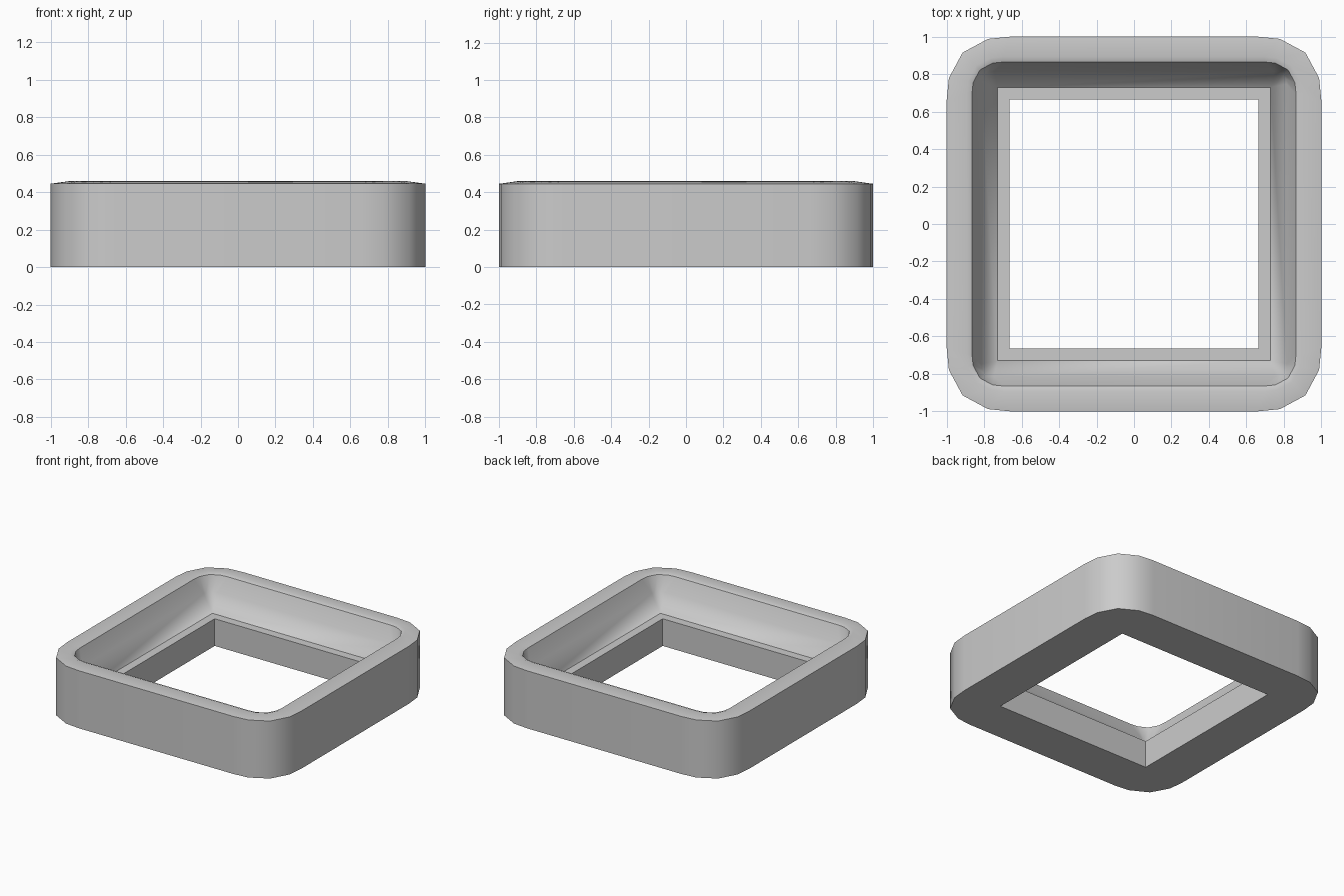
import bpy
import bmesh
import math

old = bpy.data.objects.get("Cube")
if old:
    bpy.data.objects.remove(old, do_unlink=True)

# Insets of one rounded corner, scaled by each ring's roundness
CORNER = [(0.0, 0.34), (0.012, 0.22), (0.085, 0.085), (0.22, 0.012), (0.34, 0.0)]


def ring(bm, half, roundness, z):
    """Square outline with rounded corners, counter-clockwise."""
    verts = []
    for quarter in range(4):
        c, s = [(1, 0), (0, 1), (-1, 0), (0, -1)][quarter]
        for dx, dy in CORNER:
            x, y = half - dx * roundness, half - dy * roundness
            verts.append(bm.verts.new((c * x - s * y, s * x + c * y, z)))
    return verts


# Cross-section of the frame: half width, corner roundness, height
SECTION = [
    (1.0, 1.0, 0.0),      # outer foot
    (1.0, 1.0, 0.445),    # outer top edge
    (0.893, 0.58, 0.46),  # crown
    (0.865, 0.5, 0.45),   # inner lip
    (0.815, 0.2, 0.335),  # bowl
    (0.73, 0.0, 0.21),    # ledge, outer side
    (0.665, 0.0, 0.21),   # ledge, inner side
    (0.665, 0.0, 0.0),    # inner foot
]

bm = bmesh.new()
rings = [ring(bm, *row) for row in SECTION]
for a, b in zip(rings, rings[1:] + rings[:1]):
    for i in range(len(a)):
        j = (i + 1) % len(a)
        bm.faces.new((a[i], a[j], b[j], b[i]))
bmesh.ops.remove_doubles(bm, verts=bm.verts, dist=0.0005)
bmesh.ops.recalc_face_normals(bm, faces=bm.faces)

mesh = bpy.data.meshes.new("square_frame")
bm.to_mesh(mesh)
bm.free()
frame = bpy.data.objects.new("square_frame", mesh)
bpy.context.collection.objects.link(frame)

# Plain grey
grey = bpy.data.materials.new("light_grey")
grey.use_nodes = True
colour = (0.6, 0.6, 0.6, 1.0)
grey.diffuse_color = colour
grey.node_tree.nodes["Principled BSDF"].inputs["Base Color"].default_value = colour
mesh.materials.append(grey)

# Smooth corners, sharp rims
bpy.context.view_layer.objects.active = frame
frame.select_set(True)
bpy.ops.object.shade_smooth_by_angle(angle=math.radians(35))
